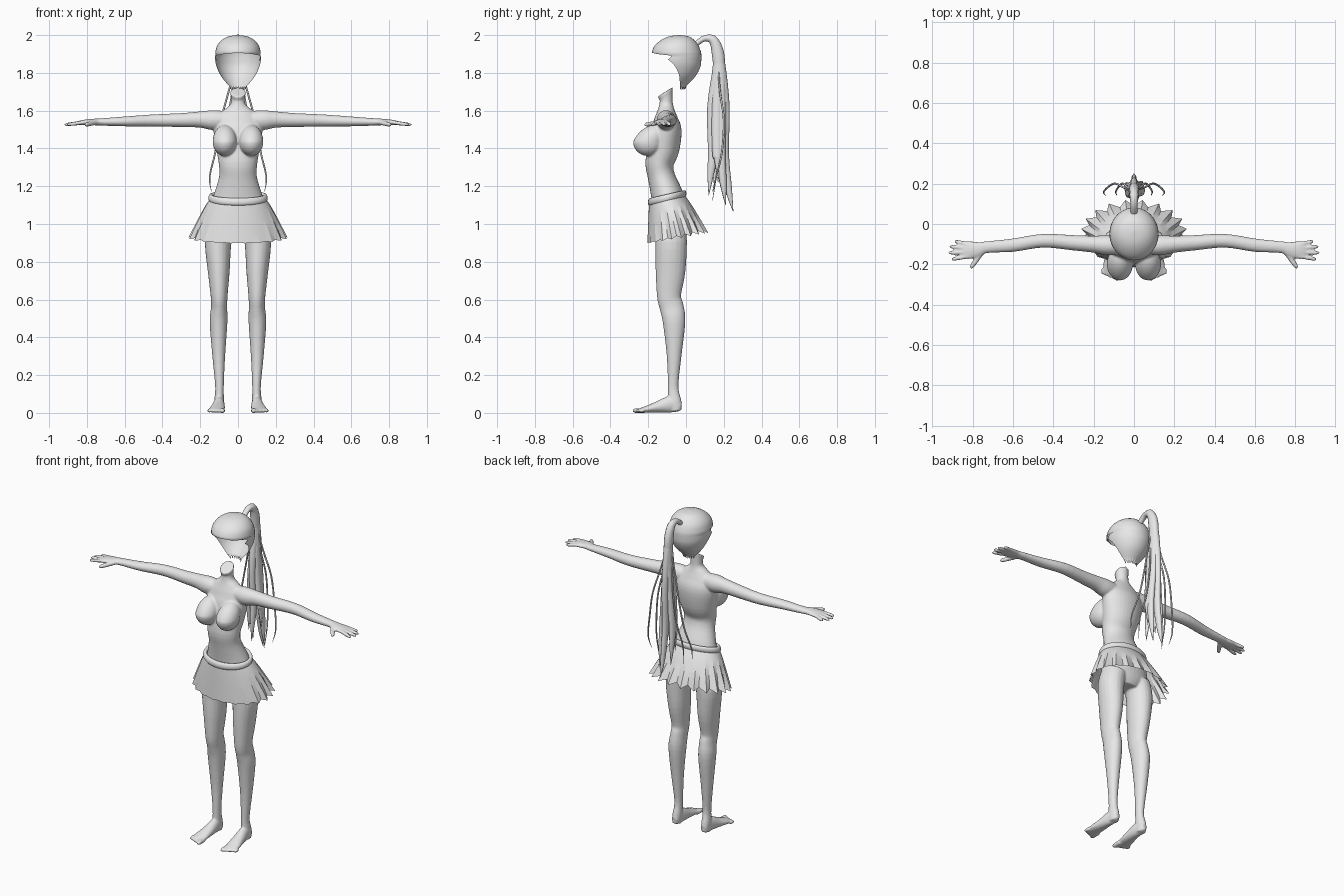
import bpy, bmesh, math
from mathutils import Vector

cube = bpy.data.objects.get("Cube")
if cube:
    bpy.data.objects.remove(cube, do_unlink=True)

grey = bpy.data.materials.new("plain_grey")
grey.use_nodes = True
colour = (0.8, 0.8, 0.8, 1)
grey.diffuse_color = colour
grey.node_tree.nodes["Principled BSDF"].inputs["Base Color"].default_value = colour
SIDE_X, SIDE_Y, SIDE_Z = Vector((1, 0, 0)), Vector((0, 1, 0)), Vector((0, 0, 1))


def finish(name, bm, angle=60, normals=True):
    """Turn a bmesh into a shaded object."""
    if normals:
        bmesh.ops.recalc_face_normals(bm, faces=bm.faces)
    mesh = bpy.data.meshes.new(name)
    bm.to_mesh(mesh)
    bm.free()
    mesh.materials.append(grey)
    obj = bpy.data.objects.new(name, mesh)
    bpy.context.collection.objects.link(obj)
    bpy.ops.object.select_all(action="DESELECT")
    obj.select_set(True)
    bpy.context.view_layer.objects.active = obj
    bpy.ops.object.shade_smooth_by_angle(angle=math.radians(angle))
    return obj


def spline(rows, steps):
    """Smooth interpolation through rows of numbers."""
    out = []
    last = len(rows) - 1
    for i in range(last):
        a, b, c, d = (rows[min(max(k, 0), last)] for k in range(i - 1, i + 3))
        for s in range(steps):
            t = s / steps
            out.append([q + t * ((r - p) / 2 + t * (p - 2.5 * q + 2 * r - w / 2
                        + t * (1.5 * (q - r) + (w - p) / 2)))
                        for p, q, r, w in zip(a, b, c, d)])
    return out + [list(rows[last])]


def bridge(bm, rings, closed=True):
    for low, high in zip(rings, rings[1:]):
        n = len(low)
        for k in range(n if closed else n - 1):
            j = (k + 1) % n
            bm.faces.new((low[k], low[j], high[j], high[k]))


def sweep(bm, rows, side, mirror=1, sides=20, steps=4):
    """Sweep an ellipse along rows of x, y, z, side radius, other radius."""
    rows = spline(rows, steps)
    pts = [Vector(r[:3]) for r in rows]
    rings = []
    for i, row in enumerate(rows):
        tangent = (pts[min(i + 1, len(pts) - 1)] - pts[max(i - 1, 0)]).normalized()
        u = (side - tangent * side.dot(tangent)).normalized()
        v = tangent.cross(u)
        ring = []
        for k in range(sides):
            a = math.tau * k / sides
            p = pts[i] + u * row[3] * math.cos(a) + v * row[4] * math.sin(a)
            ring.append(bm.verts.new((p.x * mirror, p.y, p.z)))
        rings.append(ring)
    bridge(bm, rings)
    bm.faces.new(rings[0])
    bm.faces.new(rings[-1])


def digit(bm, start, end, radius, side, mirror):
    """Finger or toe with a rounded tip."""
    a, b = Vector(start), Vector(end)
    rows = [(*a.lerp(b, t), radius * f, radius * f)
            for t, f in ((0, 1), (.5, 1), (.85, .9), (.96, .6), (1, .2))]
    sweep(bm, rows, side, mirror, 12, 2)


# Body: torso, limbs and bust fused into one skin
bm = bmesh.new()
torso = [(0, -.08, .93, .09, .06), (0, -.08, .98, .15, .08), (0, -.09, 1.08, .15, .085),
         (0, -.1, 1.15, .13, .085), (0, -.13, 1.25, .1, .072), (0, -.14, 1.32, .102, .075),
         (0, -.12, 1.4, .115, .085), (0, -.105, 1.5, .13, .082), (0, -.105, 1.56, .115, .062),
         (0, -.105, 1.6, .08, .046), (0, -.105, 1.63, .043, .037),
         (0, -.105, 1.66, .036, .034), (0, -.11, 1.7, .042, .04)]
sweep(bm, torso, SIDE_X, sides=32)
for v in bm.verts:
    if v.co.z > 1.67:
        v.co.z += (v.co.y + .11) * .5

leg = [(.085, -.08, .99, .07, .08), (.105, -.078, .9, .07, .083), (.102, -.082, .75, .058, .079),
       (.1, -.09, .62, .045, .064), (.1, -.076, .56, .043, .064), (.103, -.063, .48, .047, .06),
       (.102, -.063, .3, .034, .039), (.098, -.068, .14, .023, .028),
       (.1, -.06, .06, .026, .036), (.1, -.055, .01, .024, .032)]
foot = [(.1, -.03, .03, .02, .026), (.1, -.08, .045, .028, .044), (.105, -.15, .031, .036, .03),
        (.112, -.21, .019, .042, .018), (.113, -.245, .013, .038, .011)]
arm = [(.05, -.105, 1.55, .045, .045), (.13, -.105, 1.55, .05, .053), (.2, -.1, 1.553, .042, .043),
       (.3, -.093, 1.55, .038, .037), (.45, -.083, 1.548, .034, .032),
       (.6, -.105, 1.543, .033, .026), (.73, -.115, 1.54, .029, .019),
       (.77, -.125, 1.54, .037, .017), (.82, -.13, 1.537, .045, .014), (.845, -.13, 1.535, .04, .01)]
finger_tips = [(.89, -.085), (.915, -.112), (.92, -.143), (.905, -.176)]

for m in (1, -1):
    sweep(bm, leg, SIDE_X, m)
    sweep(bm, foot, SIDE_X, m)
    sweep(bm, arm, SIDE_Y, m)
    for i, (x, y) in enumerate(finger_tips):
        digit(bm, (.82, -.1 - .02 * i, 1.538), (x, y, 1.525), .0105, SIDE_Z, m)
    digit(bm, (.75, -.135, 1.538), (.81, -.22, 1.525), .013, SIDE_Z, m)
    for i in range(5):
        x = .082 + .0175 * i
        digit(bm, (x, -.22, .013), (x, -.282 + .008 * i, .011), .0135 if i == 0 else .0105, SIDE_X, m)
    bust = bmesh.ops.create_uvsphere(bm, u_segments=32, v_segments=20, radius=1)["verts"]
    for v in bust:
        # teardrop: the upper half leans back into the chest
        x, y, z = v.co
        lean = max(z, 0) * .035
        v.co = (m * (.07 + x * .064), -.2 + y * .08 + lean, 1.435 + z * .075 + max(z, 0) * .015)
body = finish("body", bm)
remesh = body.modifiers.new("fuse", "REMESH")
remesh.mode = "VOXEL"
remesh.voxel_size = .0055
remesh.use_smooth_shade = True
soften = body.modifiers.new("soften", "SMOOTH")
soften.factor = .5
soften.iterations = 5

# Head shell: hair cap open at the face, ragged at the nape
# rows: height, half width, front y, back y, front edge of the opening
head_rows = [(2, .004, -.04, -.03, -1), (1.993, .05, -.09, .015, -1), (1.975, .085, -.13, .042, -1),
             (1.945, .11, -.165, .066, -1), (1.915, .119, -.18, .078, -1),
             (1.9, .121, -.18, .081, -.155), (1.87, .121, -.18, .081, -.095),
             (1.835, .114, -.17, .077, -.058), (1.79, .095, -.15, .056, -.037),
             (1.755, .07, -.12, .026, -.033), (1.725, .045, -.1, -.005, -.032)]
bm = bmesh.new()
rings = []
columns = 48
head_rows = spline(head_rows[:5], 3)[:-1] + spline(head_rows[4:], 3)
for i, (z, w, front, back, edge) in enumerate(head_rows):
    mid, depth = (front + back) / 2, (back - front) / 2
    reach = math.acos(max(-1, min(1, (edge - mid) / depth)))
    ring = []
    for k in range(columns + 1):
        a = reach * (2 * k / columns - 1)
        ragged = .014 * (k // 3 % 2) if i == len(head_rows) - 1 else 0
        ring.append(bm.verts.new((w * math.sin(a), mid + depth * math.cos(a), z - ragged)))
    rings.append(ring)
bridge(bm, rings, closed=False)
bm.faces.new(rings[0][:-1])
bmesh.ops.remove_doubles(bm, verts=bm.verts, dist=.0005)
finish("hair_cap", bm)

# Ponytail: overlapping locks that share a root and fan out
bm = bmesh.new()
root = [(0, .05, 1.95, .016, .014), (0, .1, 1.983, .018, .016),
        (0, .15, 1.965, .022, .026), (0, .175, 1.85, .024, .032)]
lock_tips = [(0, .25, 1.065), (.035, .21, 1.1), (-.035, .2, 1.13),
             (.01, .12, 1.15), (-.03, .15, 1.2), (.04, .17, 1.22)]
for x, y, z in lock_tips:
    mid_y = .165 + (y - .17) * .45
    sweep(bm, root + [(x * .4, mid_y, 1.62, .02, .03), (x * .9, mid_y, 1.38, .017, .026),
                      (x, (mid_y + y) / 2, z + .12, .013, .018), (x, y, z, .001, .001)],
          SIDE_X, sides=12)
finish("ponytail", bm)

# Loose wisps either side of the ponytail
bm = bmesh.new()
for m in (1, -1):
    for spread, low in ((1, 1.17), (.6, 1.12)):
        sweep(bm, [(.01, .17, 1.85, .004, .004), (.05 * spread, .18, 1.7, .005, .005),
                   (.09 * spread, .2, 1.55, .005, .005), (.12 * spread, .19, 1.38, .005, .005),
                   (.15 * spread, .16, 1.25, .004, .004), (.14 * spread, .14, low, .001, .001)],
              SIDE_X, m, sides=8)
finish("hair_wisps", bm)

# Skirt: flared shell whose pleats deepen toward the hem and the back
bm = bmesh.new()
pleats, levels = 20, 6
rings = []
for i in range(levels + 1):
    t = i / levels
    ring = []
    for k in range(pleats * 2):
        a = math.tau * k / (pleats * 2)
        fold = (1 if k % 2 else -1) * t * (.055 + .045 * math.sin(a))
        grow = t ** .85
        x = (.15 + .1 * grow) * (1 + fold) * math.cos(a)
        y = -.1 + .05 * grow + (.095 + .06 * grow) * (1 + fold) * math.sin(a)
        z = 1.13 - .2 * t + .2 * (y + .1 - .05 * t) - fold * .12
        ring.append(bm.verts.new((x, y, z)))
    rings.append(ring)
bridge(bm, rings)
finish("skirt", bm, 20)

# Rolled waistband, tilted down at the front
bm = bmesh.new()
rings = []
for i in range(48):
    a = math.tau * i / 48
    ring = []
    for k in range(12):
        b = math.tau * k / 12
        out = .012 * math.cos(b)
        y = (.09 + out) * math.sin(a)
        ring.append(bm.verts.new(((.145 + out) * math.cos(a), y - .1,
                                  1.138 + .23 * y + .02 * math.sin(b))))
    rings.append(ring)
bridge(bm, rings + rings[:1])
finish("waistband", bm)
